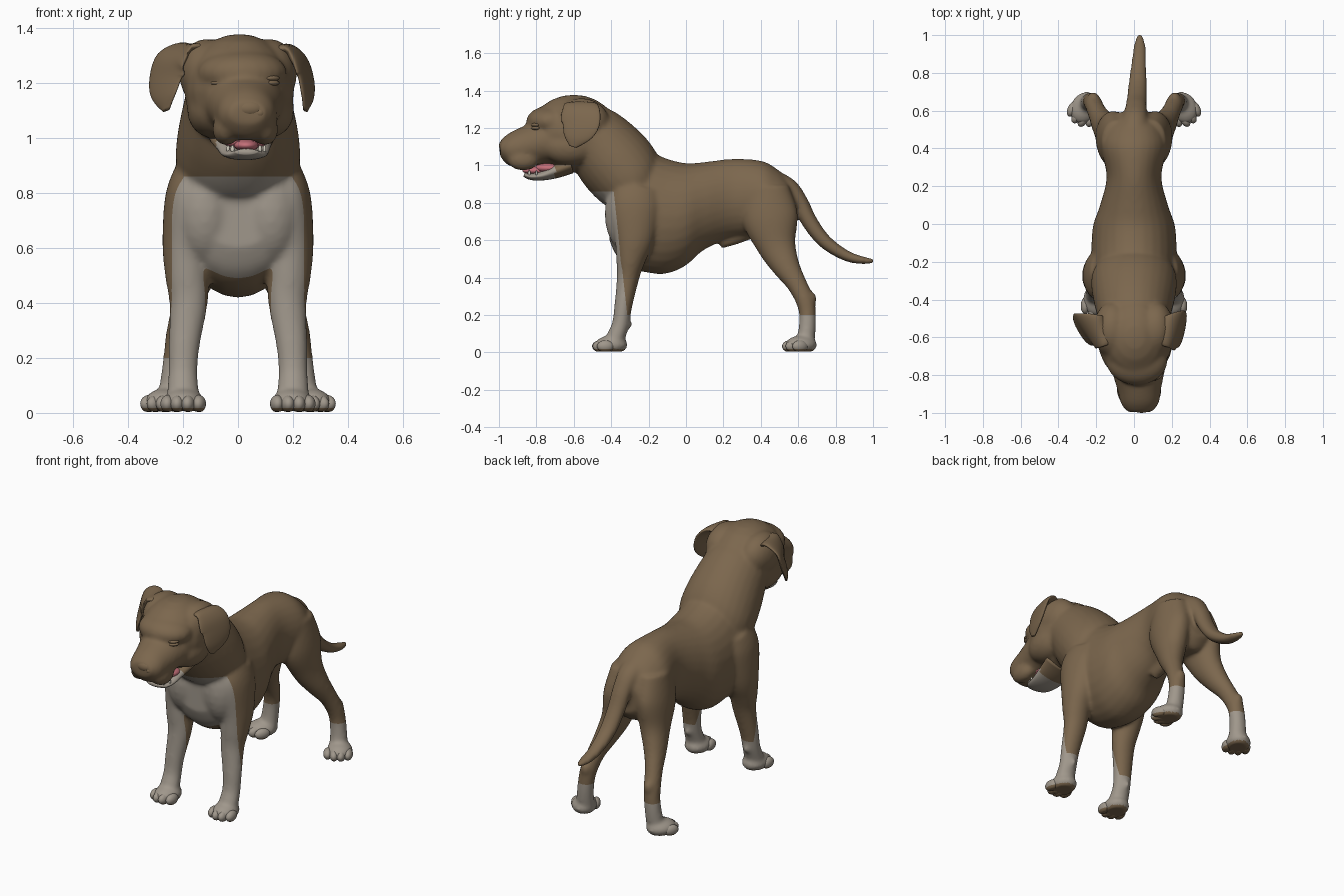
import bpy, bmesh, math
from mathutils import Vector, Matrix

if "Cube" in bpy.data.objects:
    bpy.data.objects.remove(bpy.data.objects["Cube"], do_unlink=True)


def material(name, rgb):
    m = bpy.data.materials.new(name)
    m.use_nodes = True
    m.diffuse_color = (*rgb, 1)
    bsdf = next(n for n in m.node_tree.nodes if n.type == 'BSDF_PRINCIPLED')
    bsdf.inputs["Base Color"].default_value = (*rgb, 1)
    return m


brown = material("brown coat", (0.20, 0.135, 0.075))
pale = material("pale grey coat", (0.35, 0.31, 0.26))
pink = material("pink mouth", (0.55, 0.16, 0.19))
ivory = material("ivory teeth", (0.65, 0.61, 0.52))


def curve_point(p, i, t):
    """Catmull-Rom value between sections i and i+1."""
    a, b = p[max(i - 1, 0)], p[i]
    c, d = p[i + 1], p[min(i + 2, len(p) - 1)]
    return [0.5 * (2 * q + (r - o) * t + (2 * o - 5 * q + 4 * r - s) * t * t
                   + (3 * q - o - 3 * r + s) * t ** 3) for o, q, r, s in zip(a, b, c, d)]


def loft(bm, sections, side=(1, 0, 0), upright=False, n=28, steps=5):
    """Closed tube through (x, y, z, half width, half depth) sections."""
    pts = [curve_point(sections, i, k / steps)
           for i in range(len(sections) - 1) for k in range(steps)]
    pts.append(sections[-1])
    rings = []
    for i, p in enumerate(pts):
        t = Vector(pts[min(i + 1, len(pts) - 1)][:3]) - Vector(pts[max(i - 1, 0)][:3])
        if upright:
            t.z = 0
        t.normalize()
        s = Vector(side)
        s = (s - t * s.dot(t)).normalized()
        u = t.cross(s)
        ring = []
        for k in range(n):
            a = math.tau * k / n
            ring.append(bm.verts.new(Vector(p[:3]) + s * p[3] * math.cos(a)
                                     + u * p[4] * math.sin(a)))
        rings.append(ring)
    for r, q in zip(rings, rings[1:]):
        for k in range(n):
            j = (k + 1) % n
            bm.faces.new((r[k], r[j], q[j], q[k]))
    bm.faces.new(rings[0][::-1])
    bm.faces.new(rings[-1])


def ball(bm, centre, radii, turn=0):
    mat = Matrix.Translation(centre) @ Matrix.Rotation(turn, 4, 'Z') @ Matrix.Diagonal((*radii, 1))
    bmesh.ops.create_uvsphere(bm, u_segments=20, v_segments=12, radius=1, matrix=mat)


def finish(bm, name, *mats):
    bmesh.ops.recalc_face_normals(bm, faces=bm.faces)
    for f in bm.faces:
        f.smooth = True
    me = bpy.data.meshes.new(name)
    bm.to_mesh(me)
    bm.free()
    for m in mats:
        me.materials.append(m)
    ob = bpy.data.objects.new(name, me)
    bpy.context.collection.objects.link(ob)
    return ob


def mirrored(sections, s):
    return [(s * x, *rest) for x, *rest in sections]


# Torso: (y, top, bottom, half width)
bm = bmesh.new()
torso = [(.59, .85, .66, .09), (.54, .93, .6, .14), (.48, .985, .6, .165), (.4, 1.025, .61, .175),
         (.25, 1.035, .61, .145), (.1, 1.018, .55, .18), (0, 1.012, .465, .215),
         (-.1, 1.035, .422, .225), (-.2, 1.075, .425, .225), (-.3, 1.08, .455, .235),
         (-.37, 1.0, .515, .22), (-.41, .92, .6, .16)]
loft(bm, [(0, y, (t + b) / 2, w, (t - b) / 2) for y, t, b, w in torso], upright=True)

# Neck and skull
loft(bm, [(0, -.22, .83, .19, .13), (0, -.29, .91, .225, .19), (0, -.37, 1.01, .22, .207),
          (0, -.48, 1.125, .195, .19), (.005, -.6, 1.17, .18, .18)])
ball(bm, (.005, -.6, 1.17), (.2, .24, .208))
ball(bm, (.015, -.72, 1.235), (.165, .135, .085))
for s in (-1, 1):
    ball(bm, (s * .115, -.56, 1.235), (.1, .15, .125))
    ball(bm, (.01 + s * .105, -.62, 1.1), (.09, .15, .1))
    ball(bm, (.027 + s * .07, -.87, 1.03), (.05, .085, .058))
    ball(bm, (s * .12, -.32, .74), (.115, .115, .2))

# Muzzle: (y, top, bottom, half width)
muzzle = [(-.62, 1.26, 1.0, .17), (-.72, 1.26, 1.005, .155), (-.8, 1.24, 1.0, .135),
          (-.88, 1.205, .99, .115), (-.95, 1.17, 1.0, .1), (-.995, 1.13, 1.05, .065)]
loft(bm, [(.02 - (y + .7) * .05, y, (t + b) / 2, w, (t - b) / 2) for y, t, b, w in muzzle],
     upright=True)

# Legs
front_leg = [(.16, -.25, .88, .07, .12), (.175, -.27, .78, .09, .14), (.19, -.275, .62, .085, .11),
             (.185, -.295, .5, .08, .08), (.18, -.31, .4, .07, .06), (.195, -.335, .25, .057, .048),
             (.2, -.35, .15, .053, .046), (.2, -.375, .08, .058, .05), (.2, -.385, .03, .06, .05)]
hind_leg = [(.09, .43, .88, .08, .12), (.11, .45, .72, .09, .15), (.13, .485, .57, .078, .105),
            (.165, .535, .46, .063, .075), (.195, .59, .37, .05, .055), (.215, .635, .28, .048, .05),
            (.225, .65, .2, .047, .045), (.235, .645, .1, .05, .047), (.24, .63, .03, .055, .05)]
feet = (("front", .197, -.41, .08), ("hind", .262, .605, .5))
for s in (-1, 1):
    loft(bm, mirrored(front_leg, s))
    loft(bm, mirrored(hind_leg, s))
    ball(bm, (s * .2, -.31, .15), (.022, .022, .026))
    ball(bm, (s * .215, .67, .285), (.03, .03, .04))
    for label, x, y, turn in feet:
        ball(bm, (s * x, y + .01, .04), (.074, .09, .05), s * turn)

# Belly sheath and tail
loft(bm, [(0, .33, .64, .04, .04), (0, .26, .61, .04, .035), (0, .18, .58, .028, .028)])
loft(bm, [(0, .46, .92, .08, .06), (.005, .55, .88, .065, .05), (.01, .61, .8, .058, .045),
          (.015, .66, .7, .054, .043), (.02, .74, .595, .05, .038), (.025, .85, .52, .04, .03),
          (.03, .94, .493, .033, .022), (.03, 1.005, .488, .015, .014)])

# Fuse everything into one skin and smooth it
raw = finish(bm, "body_source")
remesh = raw.modifiers.new("fuse", 'REMESH')
remesh.mode = 'VOXEL'
remesh.voxel_size = 0.01
soft = raw.modifiers.new("soften", 'SMOOTH')
soft.factor = 0.5
soft.iterations = 14
bpy.context.view_layer.update()
skin = raw.evaluated_get(bpy.context.evaluated_depsgraph_get()).to_mesh()
bm = bmesh.new()
bm.from_mesh(skin)
bpy.data.objects.remove(raw, do_unlink=True)
for v in bm.verts:
    v.co.z = max(v.co.z, .006)

# Coat markings: socks, chest, leg fronts and brown soles
slope = Vector((0, 1, .11))
mark = Vector((0, -.325, .3))
for co, no in (((0, 0, .2), (0, 0, 1)), ((0, 0, .86), (0, 0, 1)), ((0, 0, .45), (0, 0, 1)),
               ((.24, 0, 0), (1, 0, 0)), ((-.24, 0, 0), (1, 0, 0)), (mark, slope)):
    bmesh.ops.bisect_plane(bm, geom=bm.verts[:] + bm.edges[:] + bm.faces[:],
                           plane_co=co, plane_no=no, dist=1e-5)
for f in bm.faces:
    c = f.calc_center_median()
    front = c.z < .86 and (c - mark).dot(slope) < 0 and (c.z < .45 or abs(c.x) < .24)
    f.material_index = int(c.z > .018 and (c.z < .2 or front))
finish(bm, "body", brown, pale)

# Four toes on each paw, with brown pads
for label, x, y, turn in feet:
    for s, hand in ((1, "left"), (-1, "right")):
        bm = bmesh.new()
        place = Matrix.Translation((s * x, y, 0)) @ Matrix.Rotation(s * turn, 4, 'Z')
        for k in (-1.5, -.5, .5, 1.5):
            reach = -.045 if abs(k) < 1 else -.025
            ball(bm, place @ Vector((k * .038, reach, .033)), (.026, .046, .032), s * turn)
        for v in bm.verts:
            v.co.z = max(v.co.z, .004)
        for f in bm.faces:
            f.material_index = int(f.calc_center_median().z < .018)
        finish(bm, f"{label}_toes_{hand}", pale, brown)

# Ears: folded flaps, the right one swung further out
for s, hand, out, slant in ((1, "left", 0, .22), (-1, "right", .015, .6)):
    bm = bmesh.new()
    loft(bm, mirrored([(.12, -.575, 1.3, .06, .02), (.175, -.57, 1.32, .085, .022),
                       (.22 + out, -.565, 1.285, .105, .018),
                       (.245 + out, -.565, 1.22, .105, .015),
                       (.25 + out, -.59, 1.15, .07, .013), (.245 + out, -.605, 1.1, .02, .008)], s),
         side=(s * slant, .87, 0))
    finish(bm, f"ear_{hand}", brown)

# Nose and closed eyelids
bm = bmesh.new()
ball(bm, (.04, -.965, 1.105), (.06, .035, .035))
for s in (-1, 1):
    ball(bm, (.04 + s * .038, -.965, 1.09), (.026, .03, .024))
finish(bm, "nose", brown)
for s, hand in ((1, "left"), (-1, "right")):
    bm = bmesh.new()
    for z in (1.216, 1.199):
        ball(bm, (.025 + s * .095, -.805, z), (.034, .02, .011), s * .5)
    finish(bm, f"eyelids_{hand}", brown)

# Lower jaw, mouth lining, tongue and teeth
bm = bmesh.new()
loft(bm, [(.015, -.62, 1.0, .12, .045), (.02, -.7, .97, .1, .04), (.025, -.77, .945, .086, .026),
          (.03, -.83, .94, .07, .018), (.03, -.865, .95, .04, .011)])
for f in bm.faces:
    f.material_index = int(f.calc_center_median().y < -.7)
finish(bm, "lower_jaw", brown, pale)
bm = bmesh.new()
ball(bm, (.025, -.73, .985), (.08, .08, .03))
finish(bm, "mouth_lining", pink)
bm = bmesh.new()
ball(bm, (.03, -.8, .972), (.045, .075, .022))
finish(bm, "tongue", pink)
bm = bmesh.new()
for s in (-1, 1):
    for y, w, r in ((-.838, .05, .007), (-.8, .066, .006)):
        ball(bm, (.03 + s * w, y, .958), (r, r, .015))
finish(bm, "lower_teeth", ivory)
